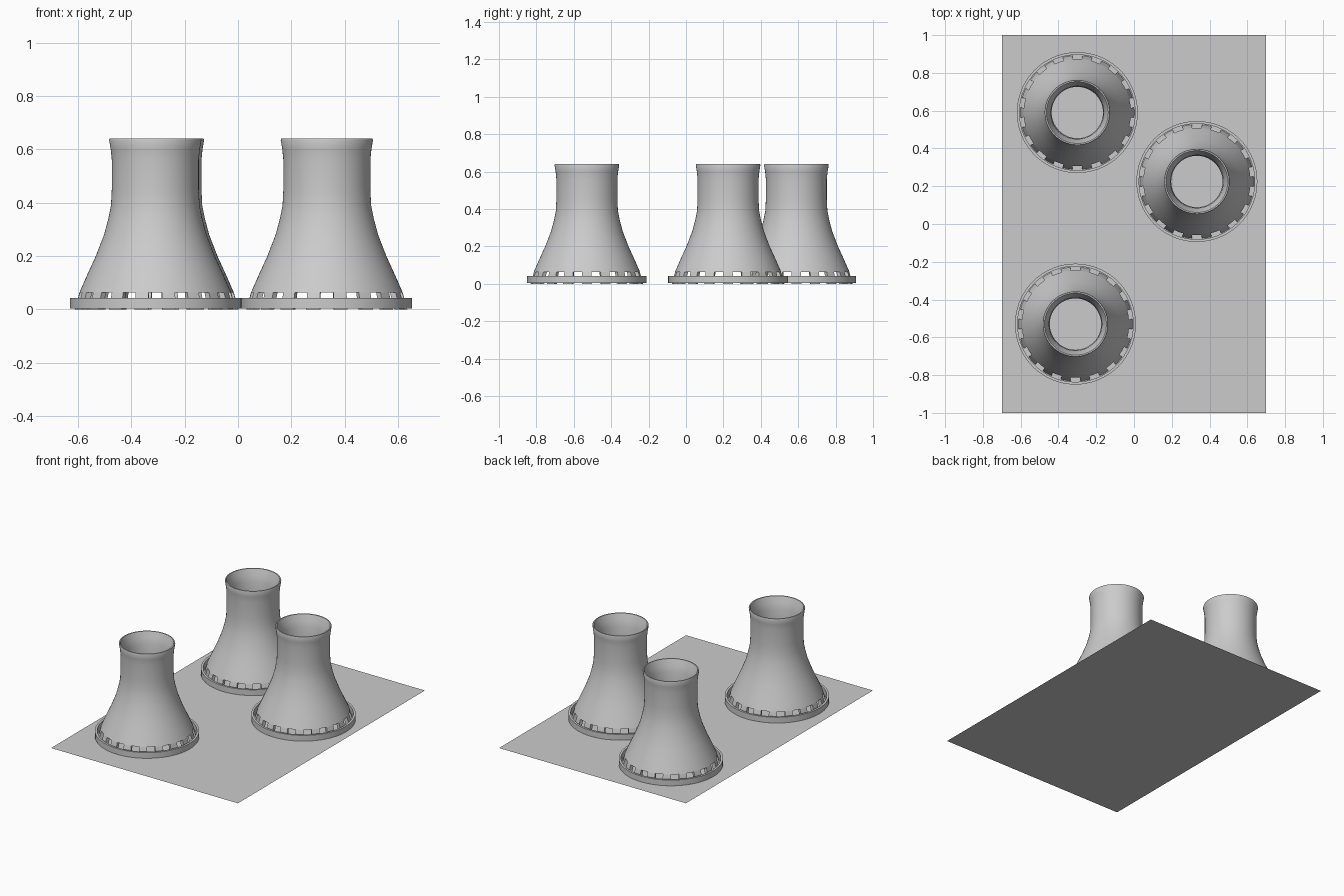
import bpy, bmesh
from math import sin, cos, radians, tau

if "Cube" in bpy.data.objects:
    bpy.data.objects.remove(bpy.data.objects["Cube"])

SEG = 72
LEGS = 18


def sweep(bm, profile, a0, a1, n):
    """Revolve a closed (r, z) profile; caps the ends unless it is a full turn."""
    full = abs(a1 - a0 - tau) < 1e-6
    cols = []
    for i in range(n if full else n + 1):
        a = a0 + (a1 - a0) * i / n
        cols.append([bm.verts.new((r * cos(a), r * sin(a), z)) for r, z in profile])
    m = len(profile)
    for i in range(n):
        c, d = cols[i], cols[(i + 1) % len(cols)]
        for j in range(m):
            k = (j + 1) % m
            bm.faces.new((c[j], d[j], d[k], c[k]))
    if not full:
        bm.faces.new(cols[0])
        bm.faces.new(cols[-1][::-1])


def finish(bm, name, location, smooth=True):
    bmesh.ops.recalc_face_normals(bm, faces=bm.faces[:])
    me = bpy.data.meshes.new(name)
    bm.to_mesh(me)
    bm.free()
    ob = bpy.data.objects.new(name, me)
    ob.location = location
    bpy.context.collection.objects.link(ob)
    if smooth:
        bpy.ops.object.select_all(action='DESELECT')
        ob.select_set(True)
        bpy.context.view_layer.objects.active = ob
        bpy.ops.object.shade_smooth_by_angle(angle=radians(35))
    return ob


# Hyperbolic shell: outer skin going up, rim, inner skin going down
SHELL = [(0.284, 0.064), (0.255, 0.13), (0.223, 0.2), (0.192, 0.28), (0.176, 0.34),
         (0.166, 0.39), (0.163, 0.45), (0.163, 0.56), (0.167, 0.6), (0.173, 0.635),
         (0.171, 0.64), (0.164, 0.64),
         (0.150, 0.6), (0.140, 0.56), (0.136, 0.45), (0.139, 0.39), (0.150, 0.34),
         (0.167, 0.28), (0.199, 0.2), (0.231, 0.13), (0.261, 0.064)]
LEG = [(0.302, 0.0), (0.284, 0.064), (0.261, 0.064), (0.279, 0.0)]
CURB = [(0.306, 0.004), (0.320, 0.004), (0.320, 0.043), (0.306, 0.043)]


def tower(index, x, y):
    loc = (x, y, 0)
    # Shell
    bm = bmesh.new()
    sweep(bm, SHELL, 0, tau, SEG)
    finish(bm, f"tower_shell_{index}", loc)
    # Legs separating the air inlets
    bm = bmesh.new()
    step = tau / LEGS
    for i in range(LEGS):
        a = i * step
        sweep(bm, LEG, a - step * 0.25, a + step * 0.25, 2)
    finish(bm, f"tower_legs_{index}", loc)
    # Low basin wall around the foot
    bm = bmesh.new()
    sweep(bm, CURB, 0, tau, SEG)
    finish(bm, f"basin_wall_{index}", loc)


for n, (x, y) in enumerate([(-0.30, 0.59), (0.333, 0.225), (-0.31, -0.53)], 1):
    tower(n, x, y)

# Flat site slab
bm = bmesh.new()
bm.faces.new([bm.verts.new(p) for p in
              ((-0.7, -1, 0), (0.7, -1, 0), (0.7, 1, 0), (-0.7, 1, 0))])
finish(bm, "site_base", (0, 0, 0), smooth=False)
